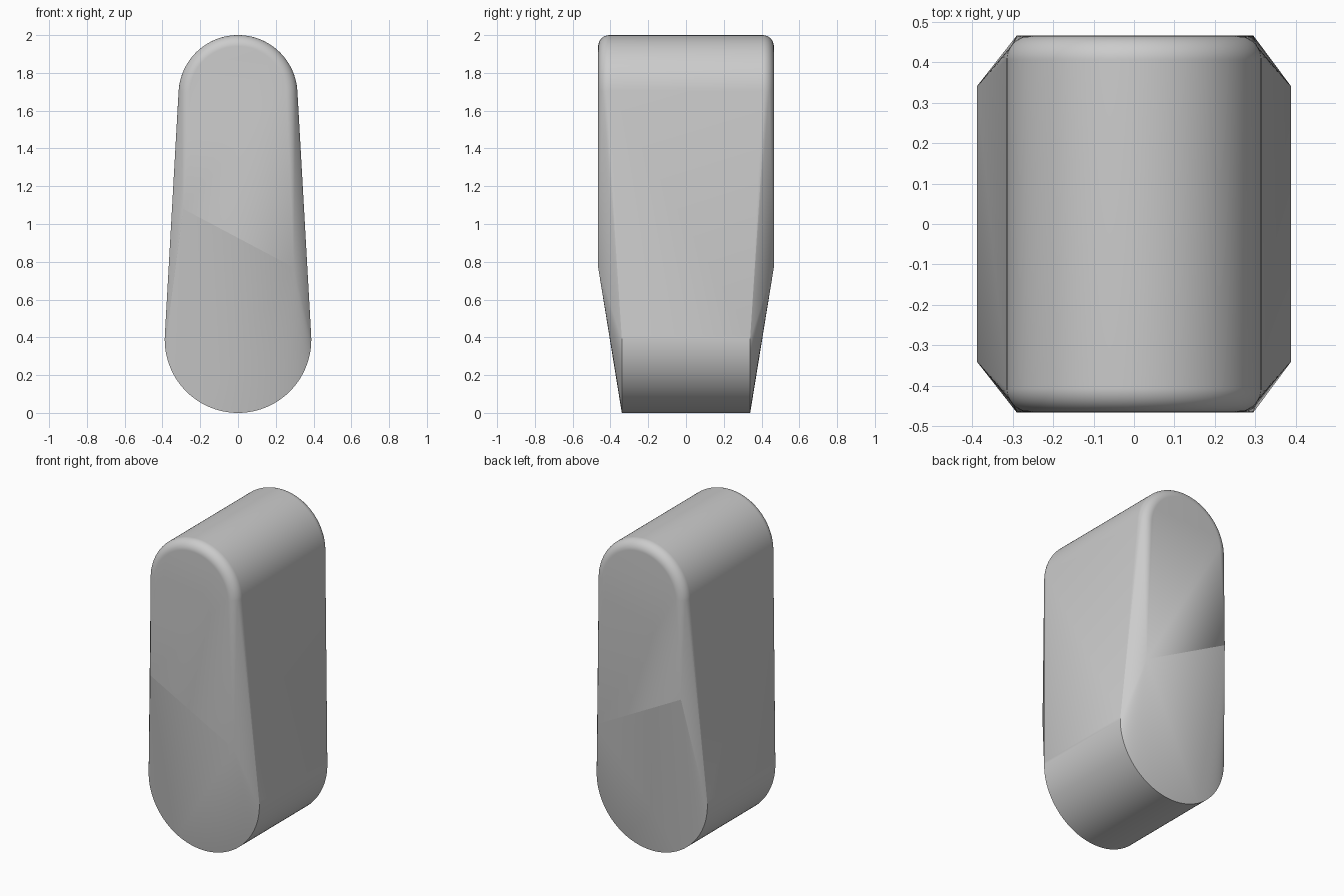
import bpy
import bmesh
from math import sin, cos, pi, radians

cube = bpy.data.objects.get("Cube")
if cube:
    bpy.data.objects.remove(cube)

TOP_R, TOP_Z = 0.315, 1.685      # rounded crown
BASE_R, BASE_Z = 0.388, 0.388    # wider round foot
TOP_Y, BASE_Y = 0.465, 0.34      # half depths
ROUND = 0.06                     # softened crown rim
TILT = radians(3.3)              # side taper
ARC, RIM = 64, 18

mat = bpy.data.materials.new("plain grey")
mat.use_nodes = True
grey = (0.6, 0.6, 0.6, 1)
mat.diffuse_color = grey
mat.node_tree.nodes["Principled BSDF"].inputs["Base Color"].default_value = grey

bm = bmesh.new()
for side in (-1, 1):
    for i in range(ARC + 1):
        # Crown arc with a rounded rim
        a = TILT + (pi - 2 * TILT) * i / ARC
        for j in range(RIM + 1):
            b = pi / 2 * j / RIM
            r = TOP_R - ROUND + ROUND * cos(b)
            y = TOP_Y - ROUND + ROUND * sin(b)
            bm.verts.new((r * cos(a), side * y, TOP_Z + r * sin(a)))
        # Sharp foot arc
        a = TILT - (pi + 2 * TILT) * i / ARC
        bm.verts.new((BASE_R * cos(a), side * BASE_Y, BASE_Z + BASE_R * sin(a)))
    # Ends of the slanted fold across each broad face
    for x, z in ((-0.29, 1.08), (0.295, 0.77)):
        bm.verts.new((x, side * TOP_Y, z))

# Stretch one skin over the crown, fold and foot
hull = bmesh.ops.convex_hull(bm, input=bm.verts[:])
inside = {v for v in hull["geom_interior"] + hull["geom_unused"]
          if isinstance(v, bmesh.types.BMVert)}
bmesh.ops.delete(bm, geom=list(inside), context='VERTS')
bmesh.ops.dissolve_limit(bm, angle_limit=radians(0.1), verts=bm.verts[:], edges=bm.edges[:])
bmesh.ops.recalc_face_normals(bm, faces=bm.faces[:])

mesh = bpy.data.meshes.new("tapered_block")
bm.to_mesh(mesh)
bm.free()
mesh.materials.append(mat)
block = bpy.data.objects.new("tapered_block", mesh)
bpy.context.collection.objects.link(block)

# Smooth the curves while keeping the fold and foot edges crisp
bpy.ops.object.select_all(action='DESELECT')
block.select_set(True)
bpy.context.view_layer.objects.active = block
bpy.ops.object.shade_smooth_by_angle(angle=radians(6))
